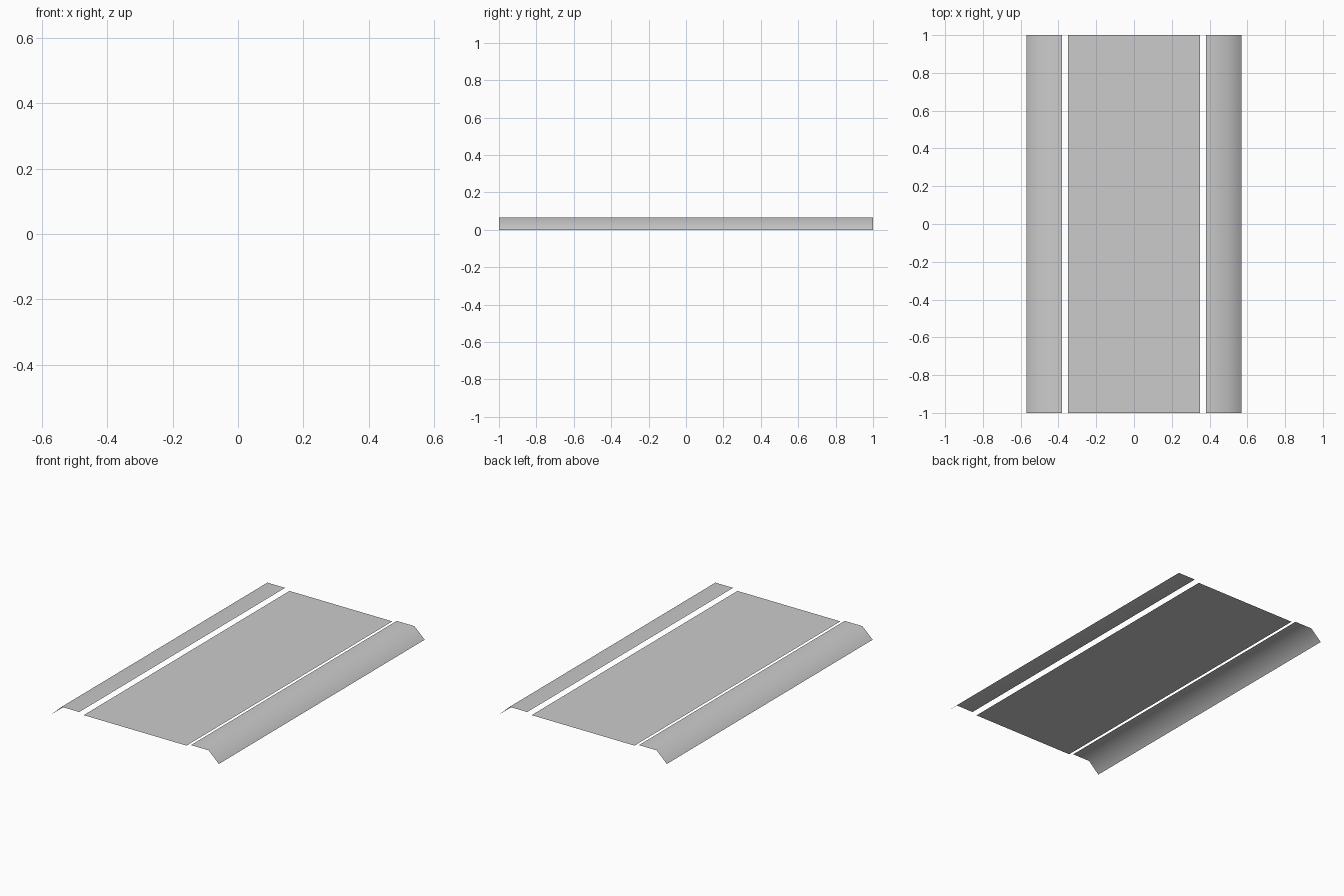
import bpy

if "Cube" in bpy.data.objects:
    bpy.data.objects.remove(bpy.data.objects["Cube"])


def sheet(name, profile, smooth=False):
    """Sweep an open x-z profile along y as a single-sided sheet facing up."""
    verts = [(x, y, z) for x, z in profile for y in (-1.0, 1.0)]
    faces = [(2 * i, 2 * i + 2, 2 * i + 3, 2 * i + 1) for i in range(len(profile) - 1)]
    mesh = bpy.data.meshes.new(name)
    mesh.from_pydata(verts, [], faces)
    for poly in mesh.polygons:
        poly.use_smooth = smooth
    mesh.update()
    obj = bpy.data.objects.new(name, mesh)
    bpy.context.collection.objects.link(obj)
    return obj


# Flat central roadway, slightly lower than the side strips
sheet("centre_panel", [(-0.35, 0.054), (0.35, 0.054)])

# Side strips: flat shelf with a lip sloping down to the ground
shelf = [(0.38, 0.065), (0.50, 0.065), (0.57, 0.0)]
sheet("right_edge_strip", shelf, smooth=True)
sheet("left_edge_strip", [(-x, z) for x, z in reversed(shelf)], smooth=True)
